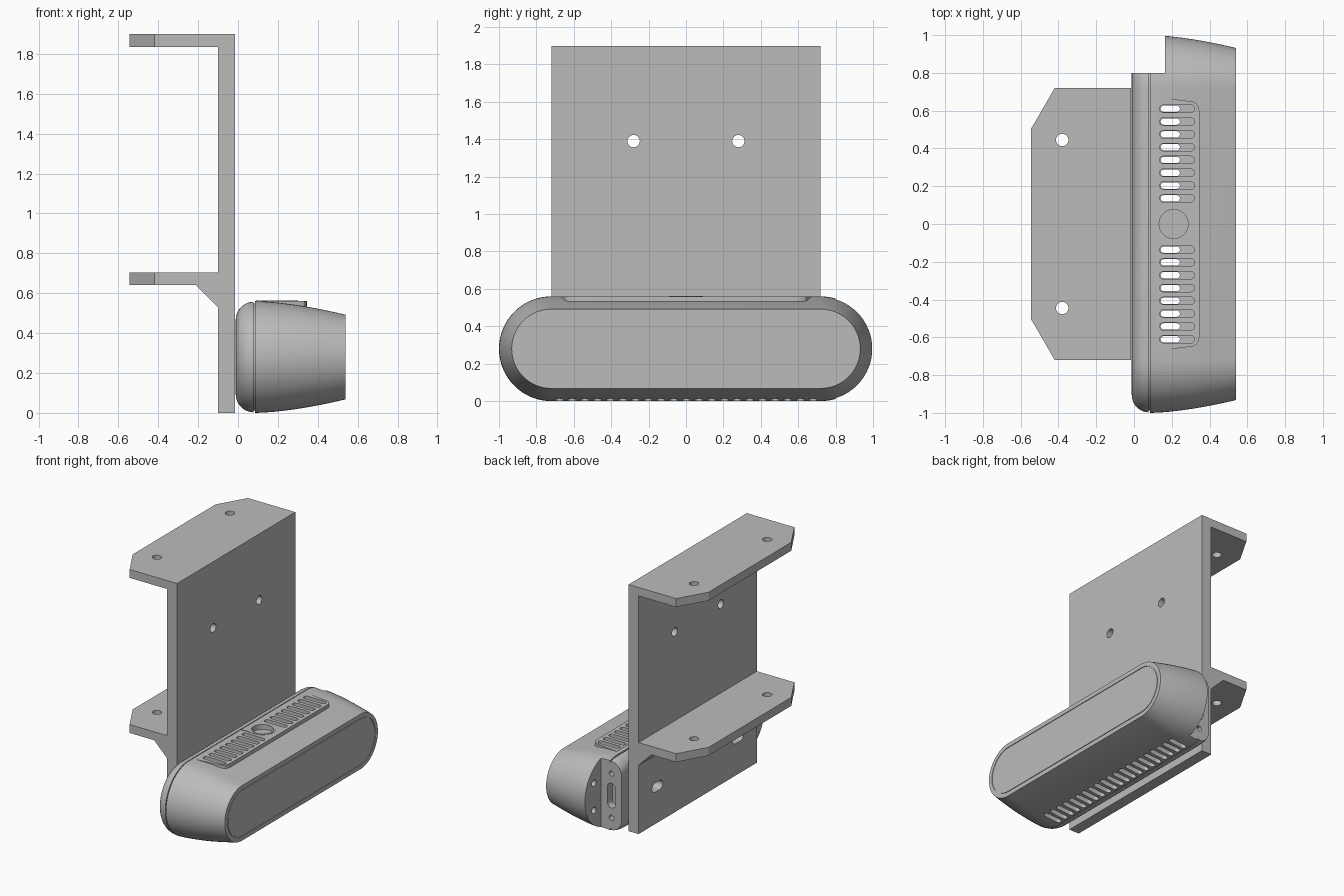
import bpy, bmesh, math

cube = bpy.data.objects.get("Cube")
if cube:
    bpy.data.objects.remove(cube)

grey = bpy.data.materials.new("plain grey")
grey.use_nodes = True
GREY = (0.5, 0.5, 0.5, 1)
grey.diffuse_color = GREY
grey.node_tree.nodes["Principled BSDF"].inputs["Base Color"].default_value = GREY

MID_Z, STRAIGHT, RADIUS = 0.28, 0.72, 0.28
AXES = {"x": lambda u, v, w: (w, u, v),
        "y": lambda u, v, w: (u, w, v),
        "z": lambda u, v, w: (u, v, w)}


def capsule(cu, cv, half, r, upright=False, n=8):
    """Outline of a slot; half = 0 gives a circle."""
    pts = []
    for side in (1, -1):
        for i in range(n + 1 if half else n):
            a = math.pi * (i / n - 0.5) + (0 if side > 0 else math.pi)
            u, v = side * half + r * math.cos(a), r * math.sin(a)
            pts.append((cu - v, cv + u) if upright else (cu + u, cv + v))
    return pts


def solid(name, prisms, smooth=True):
    """Object made of prisms: (outline, axis, start, end)."""
    bm = bmesh.new()
    for outline, axis, start, end in prisms:
        ends = [[bm.verts.new(AXES[axis](u, v, w)) for u, v in outline]
                for w in (start, end)]
        bridge(bm, *ends)
        bm.faces.new(ends[0])
        bm.faces.new(ends[1])
    return finish(name, bm)


def bridge(bm, a, b):
    for i in range(len(a)):
        j = (i + 1) % len(a)
        bm.faces.new((a[i], a[j], b[j], b[i]))


def finish(name, bm):
    bmesh.ops.recalc_face_normals(bm, faces=bm.faces)
    mesh = bpy.data.meshes.new(name)
    bm.to_mesh(mesh)
    bm.free()
    mesh.materials.append(grey)
    obj = bpy.data.objects.new(name, mesh)
    bpy.context.collection.objects.link(obj)
    return obj


def cut(obj, cutters):
    for c in cutters:
        mod = obj.modifiers.new("cut", "BOOLEAN")
        mod.operation, mod.solver, mod.object = "DIFFERENCE", "EXACT", c
    graph = bpy.context.evaluated_depsgraph_get()
    mesh = bpy.data.meshes.new_from_object(obj.evaluated_get(graph))
    obj.modifiers.clear()
    obj.data = mesh


def box(u0, u1, v0, v1):
    return [(u0, v0), (u1, v0), (u1, v1), (u0, v1)]


# Wall bracket: upright plate, two flanges and a sloped web
profile = [(-0.015, 0), (-0.015, 1.9), (-0.545, 1.9), (-0.545, 1.835),
           (-0.10, 1.835), (-0.10, 0.705), (-0.545, 0.705), (-0.545, 0.64),
           (-0.21, 0.64), (-0.10, 0.53), (-0.10, 0)]
bracket = solid("bracket", [(profile, "y", -STRAIGHT, STRAIGHT)])
corners, flange_holes, plate_holes = [], [], []
for s in (-1, 1):
    corners.append(([(-0.36, s * 0.823), (-0.605, s * 0.4), (-0.9, s * 0.9)], "z", 0.5, 2))
    flange_holes.append((capsule(-0.38, s * 0.445, 0, 0.033, n=12), "z", 0.5, 2))
    plate_holes.append((capsule(s * 0.28, 1.39, 0, 0.033, n=12), "x", -0.2, 0.1))
    plate_holes.append((capsule(s * 0.49, MID_Z, 0.03, 0.035), "x", -0.2, 0.1))
bracket_cutters = [solid("corner_cutter", corners),
                   solid("flange_hole_cutter", flange_holes),
                   solid("plate_hole_cutter", plate_holes)]
cut(bracket, bracket_cutters)

# Sensor housing: capsule sections lofted front to back
rings = []
for i in range(8):  # rounded back edge
    a = math.pi / 2 * i / 7
    rings.append((0.078 - 0.09 * math.cos(a), 0.185 + 0.092 * math.sin(a)))
rings += [(0.078, 0.268), (0.086, 0.268)]  # seam
for i in range(11):  # tapering shell
    t = i / 10
    rings.append((0.086 + 0.454 * t, RADIUS - 0.068 * t ** 1.6))
rings += [(0.54, 0.18), (0.535, 0.18), (0.535, 0.175), (0.54, 0.175)]  # window line
bm = bmesh.new()
loops = [[bm.verts.new((x, y, z)) for y, z in capsule(0, MID_Z, STRAIGHT, r, n=32)]
         for x, r in rings]
for a, b in zip(loops, loops[1:]):
    bridge(bm, a, b)
bm.faces.new(loops[0])
bm.faces.new(loops[-1])
housing = finish("sensor_housing", bm)

# Raised vent panel on the top
half_panel = [(0.12, 0.672), (0.31, 0.648), (0.33, 0.638), (0.343, 0.618), (0.347, 0.59)]
outline = half_panel + [(x, -y) for x, y in reversed(half_panel)]
panel = solid("vent_panel", [(outline, "z", 0.45, 0.5605)])

# Mount socket in the middle of the panel
pad_outline = [(0.09, -0.09)] + capsule(0.21, 0, 0, 0.09, n=16)[:17] + [(0.09, 0.09)]
socket = solid("mount_socket", [(pad_outline, "z", 0.5, 0.563)])

# Vent slots, open from top to bottom where both rows meet
PITCH = 0.0678
top_slots, bottom_slots, through = [], [], []
for k in range(-10, 11):
    y = k * PITCH
    bottom_slots.append((capsule(0.172, y, 0.053, 0.02), "z", -0.1, 0.04))
    if 2 <= abs(k) <= 9:
        top_slots.append((capsule(0.228, y, 0.073, 0.02), "z", 0.515, 0.7))
        through.append((capsule(0.192, y, 0.034, 0.017), "z", -0.2, 0.8))
top_cutter = solid("top_slot_cutter", top_slots)
bottom_cutter = solid("bottom_slot_cutter", bottom_slots)
through_cutter = solid("through_slot_cutter", through)
socket_cutter = solid("socket_cutter", [(capsule(0.21, 0, 0, 0.077, n=16), "z", 0.525, 0.7)])

# Connector recess at the left end, with port and screw holes
recess_cutter = solid("recess_cutter", [(box(-0.2, 0.165, -0.2, 0.8), "y", 0.8, 1.2)])
port = [(capsule(0.075, MID_Z, 0.06, 0.035, upright=True), "y", 0.74, 0.9)]
screws = []
for s in (-1, 1):
    port.append((capsule(0.075, MID_Z + s * 0.17, 0, 0.02), "y", 0.74, 0.9))
    screws.append((capsule(0.885, MID_Z + s * 0.105, 0, 0.025), "x", 0.1, 0.22))
port_cutter = solid("port_cutter", port)
screw_cutter = solid("screw_cutter", screws)

cut(housing, [recess_cutter, port_cutter, screw_cutter, top_cutter,
              bottom_cutter, through_cutter, socket_cutter])
cut(panel, [top_cutter, through_cutter, socket_cutter])
cut(socket, [socket_cutter])

# Remove the cutters and shade the finished parts
for c in bracket_cutters + [recess_cutter, port_cutter, screw_cutter, top_cutter,
                            bottom_cutter, through_cutter, socket_cutter]:
    bpy.data.objects.remove(c)
for obj in (bracket, housing, panel, socket):
    bpy.ops.object.select_all(action="DESELECT")
    obj.select_set(True)
    bpy.context.view_layer.objects.active = obj
    bpy.ops.object.shade_smooth_by_angle(angle=math.radians(30))
